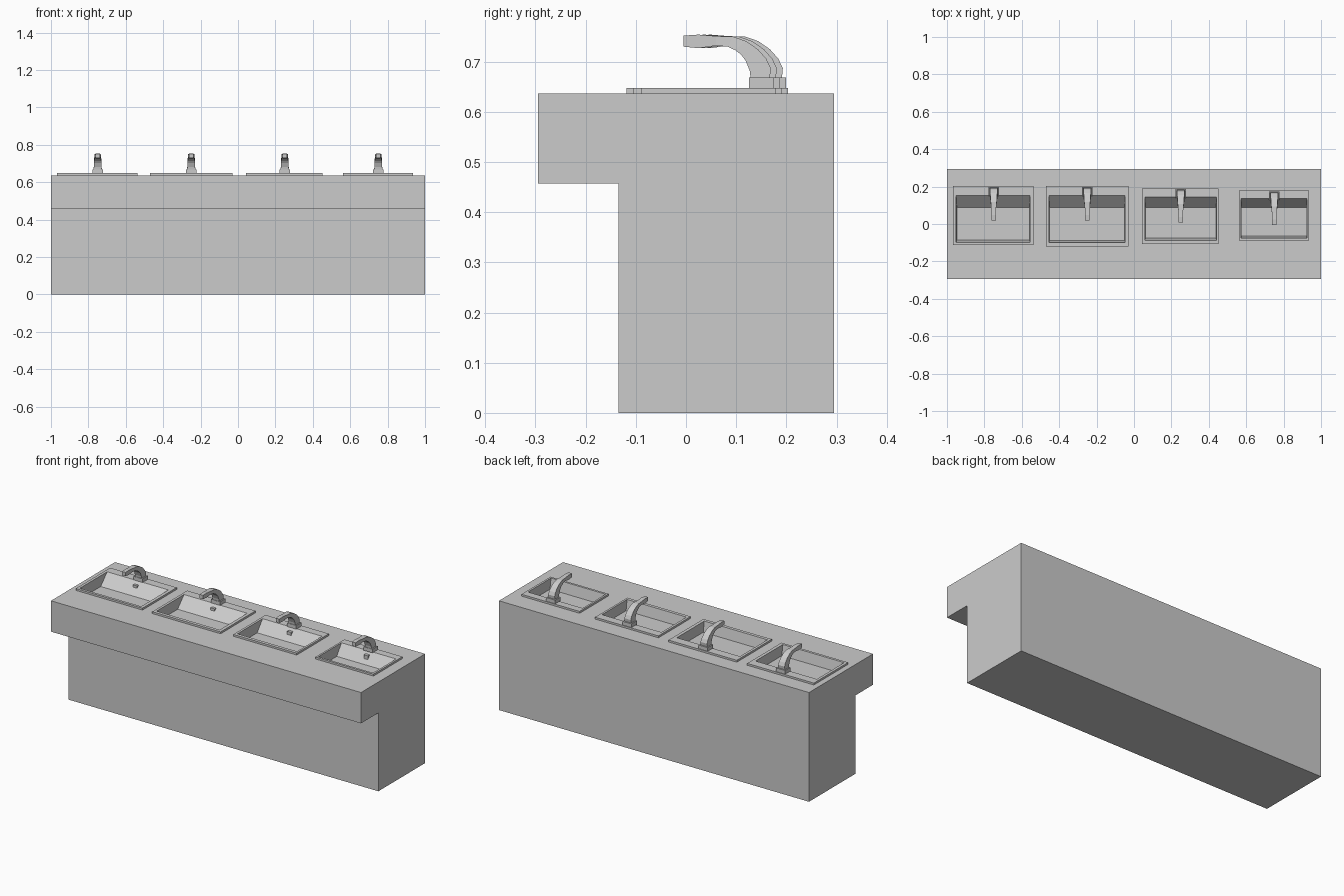
import bpy, bmesh

if "Cube" in bpy.data.objects:
    bpy.data.objects.remove(bpy.data.objects["Cube"])

TOP, RIM = 0.637, 0.648
FLOOR = 0.588


def loft(name, sections):
    """Skin equal-length point loops and cap both ends."""
    bm = bmesh.new()
    loops = [[bm.verts.new(p) for p in s] for s in sections]
    n = len(loops[0])
    for a, b in zip(loops, loops[1:]):
        for i in range(n):
            j = (i + 1) % n
            bm.faces.new((a[i], a[j], b[j], b[i]))
    bm.faces.new(loops[0])
    bm.faces.new(loops[-1])
    bmesh.ops.recalc_face_normals(bm, faces=bm.faces)
    me = bpy.data.meshes.new(name)
    bm.to_mesh(me)
    bm.free()
    ob = bpy.data.objects.new(name, me)
    bpy.context.collection.objects.link(ob)
    return ob


def rect(x0, x1, y0, y1, z):
    return [(x0, y0, z), (x1, y0, z), (x1, y1, z), (x0, y1, z)]


def box(name, x0, x1, y0, y1, z0, z1):
    return loft(name, [rect(x0, x1, y0, y1, z) for z in (z0, z1)])


def cut(target, cutter):
    m = target.modifiers.new("well", 'BOOLEAN')
    m.operation, m.solver, m.object = 'DIFFERENCE', 'EXACT', cutter
    bpy.context.view_layer.objects.active = target
    bpy.ops.object.modifier_apply(modifier=m.name)


# Counter: overhanging profile extruded along x
profile = [(-0.295, 0.457), (-0.135, 0.457), (-0.135, 0), (0.295, 0),
           (0.295, TOP), (-0.295, TOP)]
counter = loft("counter", [[(x, y, z) for y, z in profile] for x in (-1, 1)])

# Spout sections measured from the base back: outer y, z, inner y, z, half width
spout = [(-0.008, 0.666, -0.046, 0.666, 0.022),
         (-0.006, 0.687, -0.048, 0.682, 0.021),
         (-0.015, 0.706, -0.056, 0.702, 0.020),
         (-0.032, 0.725, -0.065, 0.714, 0.019),
         (-0.055, 0.741, -0.077, 0.723, 0.018),
         (-0.081, 0.750, -0.092, 0.730, 0.016),
         (-0.115, 0.751, -0.115, 0.732, 0.013),
         (-0.150, 0.754, -0.150, 0.727, 0.012),
         (-0.180, 0.752, -0.180, 0.730, 0.011)]

# Sinks: rim x0, x1, y0, y1, well x0, x1, y0, y1, faucet x
sinks = [(-0.967, -0.537, -0.113, 0.203, -0.951, -0.556, -0.098, 0.153, -0.75),
         (-0.470, -0.029, -0.119, 0.203, -0.455, -0.048, -0.100, 0.153, -0.25),
         (0.044, 0.453, -0.106, 0.191, 0.058, 0.441, -0.087, 0.144, 0.25),
         (0.561, 0.936, -0.089, 0.179, 0.572, 0.924, -0.076, 0.136, 0.75)]

for k, (x0, x1, y0, y1, a0, a1, b0, b1, fx) in enumerate(sinks, 1):
    # Raised rim and tapered well
    rim = box(f"sink_rim_{k}", x0, x1, y0, y1, TOP, RIM)
    cutter = loft("well_cutter", [rect(a0 + 0.004, a1 - 0.002, b0 + 0.012, 0.088, FLOOR),
                                  rect(a0, a1, b0, b1, RIM),
                                  rect(a0, a1, b0, b1, 0.7)])
    cutter.hide_render = True
    cut(counter, cutter)
    cut(rim, cutter)
    bpy.data.objects.remove(cutter)

    # Faucet base and curved tapering spout
    back = y1 - 0.004
    box(f"faucet_base_{k}", fx - 0.029, fx + 0.029, back - 0.049, back, RIM, 0.669)
    loft(f"faucet_spout_{k}",
         [[(fx - w, back + oy, oz), (fx + w, back + oy, oz),
           (fx + w, back + iy, iz), (fx - w, back + iy, iz)]
          for oy, oz, iy, iz, w in spout])

    # Small overflow plate on the sloping back wall
    box(f"overflow_plate_{k}", fx - 0.013, fx + 0.013, b1 - 0.030, b1 - 0.012, 0.612, 0.634)
